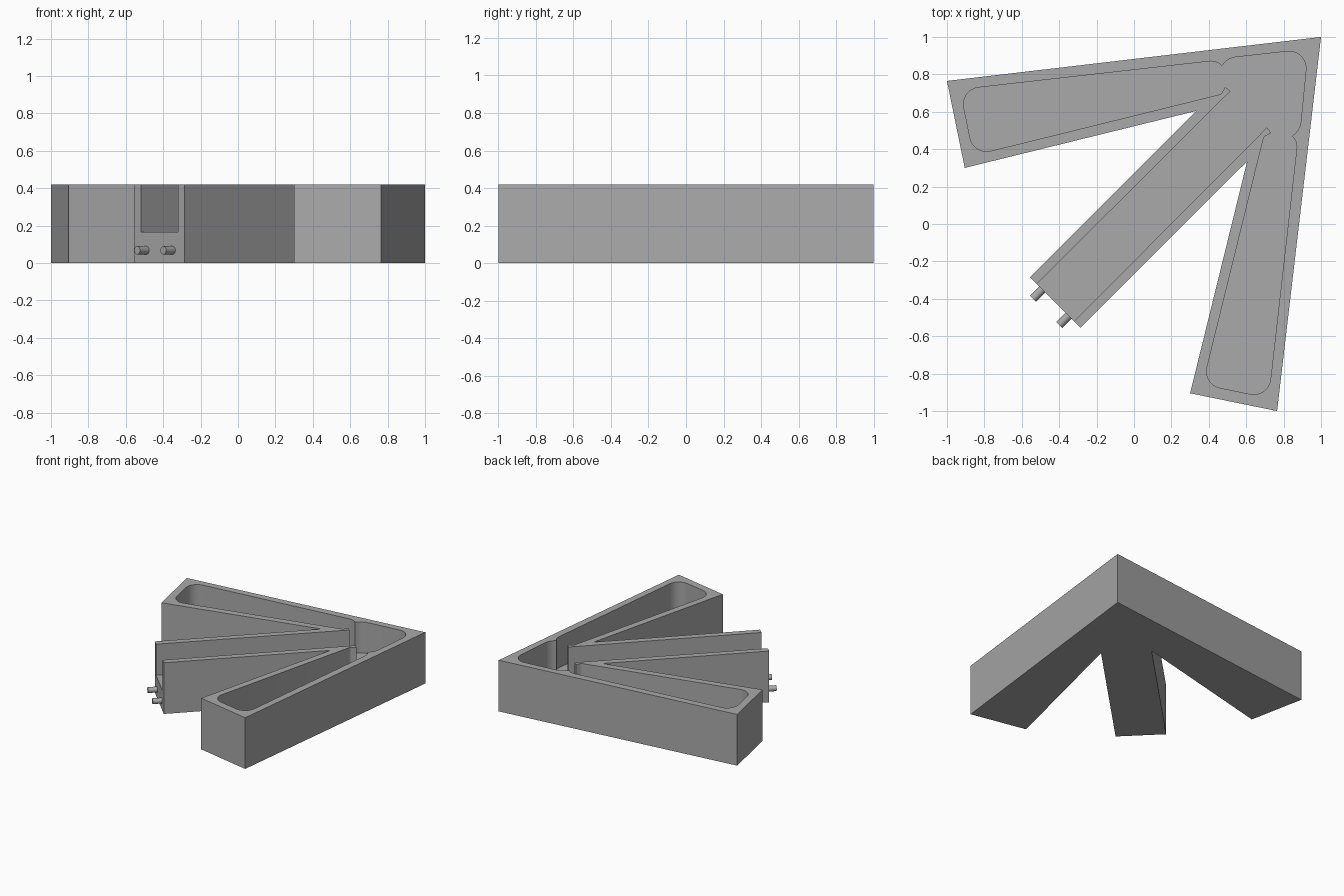
import bpy
import bmesh
import math
from mathutils import Vector, Matrix

HEIGHT = 0.42
FLOOR = 0.165

cube = bpy.data.objects.get("Cube")
if cube:
    bpy.data.objects.remove(cube, do_unlink=True)

grey = bpy.data.materials.new("plain grey")
grey.use_nodes = True
grey.diffuse_color = (0.4, 0.4, 0.4, 1)
grey.node_tree.nodes["Principled BSDF"].inputs["Base Color"].default_value = (0.4, 0.4, 0.4, 1)


def add_object(name, bm):
    bmesh.ops.recalc_face_normals(bm, faces=bm.faces)
    mesh = bpy.data.meshes.new(name)
    bm.to_mesh(mesh)
    bm.free()
    mesh.materials.append(grey)
    obj = bpy.data.objects.new(name, mesh)
    bpy.context.collection.objects.link(obj)
    return obj


def mirror_diagonal(half, tip):
    """Close a half outline by reflecting it across the line y = x."""
    return half + [tip] + [(y, x, r) for x, y, r in reversed(half)]


def fillet(outline, steps=8):
    """Replace each corner that has a radius by an arc."""
    result = []
    for i, (x, y, r) in enumerate(outline):
        p = Vector((x, y))
        if not r:
            result.append(p)
            continue
        a = (Vector(outline[i - 1][:2]) - p).normalized()
        b = (Vector(outline[(i + 1) % len(outline)][:2]) - p).normalized()
        half = a.angle(b) / 2
        centre = p + (a + b).normalized() * r / math.sin(half)
        start = p + a * r / math.tan(half) - centre
        end = p + b * r / math.tan(half) - centre
        sweep = start.angle_signed(end)
        for k in range(steps + 1):
            result.append(centre + Matrix.Rotation(-sweep * k / steps, 2) @ start)
    return result


def prism(name, points, low, high):
    bm = bmesh.new()
    face = bm.faces.new([bm.verts.new((p.x, p.y, low)) for p in points])
    top = bmesh.ops.extrude_face_region(bm, geom=[face])["geom"]
    bmesh.ops.translate(bm, vec=(0, 0, high - low),
                        verts=[v for v in top if isinstance(v, bmesh.types.BMVert)])
    return add_object(name, bm)


def smooth(obj):
    bpy.ops.object.select_all(action='DESELECT')
    obj.select_set(True)
    bpy.context.view_layer.objects.active = obj
    bpy.ops.object.shade_smooth_by_angle(angle=math.radians(30))


# Arrow-shaped tray: two swept arms and a central stem
outer = mirror_diagonal([(-0.555, -0.285, 0), (0.335, 0.605, 0),
                         (-0.905, 0.30, 0), (-1, 0.765, 0)], (1, 1, 0))
tray = prism("tray", fillet(outer), 0, HEIGHT)

# Connected pockets and the open-ended stem channel
inner = mirror_diagonal([(-0.62, -0.42, 0), (0.515, 0.71, 0), (0.487, 0.733, 0),
                         (0.465, 0.694, 0.02), (-0.858, 0.368, 0.09),
                         (-0.929, 0.719, 0.09), (0.44, 0.874, 0.08),
                         (0.47, 0.845, 0), (0.505, 0.888, 0.1)], (0.93, 0.935, 0.09))
cutter = prism("pocket_cutter", fillet(inner), FLOOR, HEIGHT + 0.1)
cutter.hide_render = True

cut = tray.modifiers.new("pockets", 'BOOLEAN')
cut.operation = 'DIFFERENCE'
cut.solver = 'EXACT'
cut.object = cutter
bpy.context.view_layer.objects.active = tray
bpy.ops.object.modifier_apply(modifier=cut.name)
bpy.data.objects.remove(cutter, do_unlink=True)
smooth(tray)

# Two pegs on the end of the stem
outward = Vector((-1, -1, 0)).normalized()
for name, x, y in (("left_peg", -0.35, -0.49), ("right_peg", -0.49, -0.35)):
    bm = bmesh.new()
    bmesh.ops.create_cone(bm, cap_ends=True, segments=24, radius1=0.022, radius2=0.022, depth=0.09)
    peg = add_object(name, bm)
    peg.rotation_euler = outward.to_track_quat('Z', 'Y').to_euler()
    peg.location = Vector((x, y, 0.068)) + outward * 0.025
    smooth(peg)
